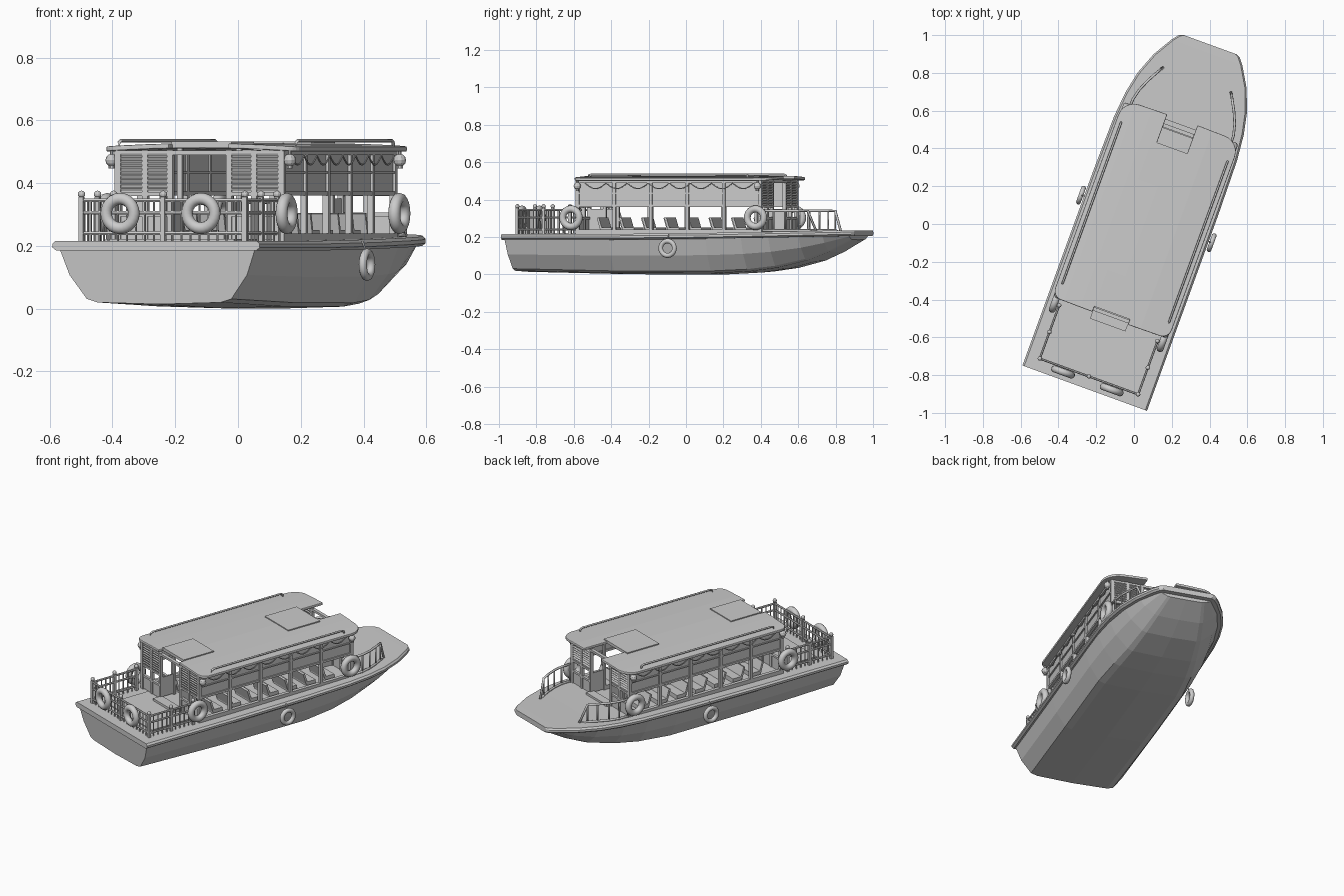
import bpy, bmesh, math
from mathutils import Matrix, Vector

if "Cube" in bpy.data.objects:
    bpy.data.objects.remove(bpy.data.objects["Cube"])

# Local frame: x = starboard, y = forward; the finished boat is turned 20 degrees
TURN = Matrix.Rotation(math.radians(-20), 4, 'Z') @ Matrix.Translation((0.052, 0, 0))

def finish(name, bm, smooth=False, bevel=0):
    bmesh.ops.recalc_face_normals(bm, faces=bm.faces)
    me = bpy.data.meshes.new(name)
    bm.to_mesh(me)
    bm.free()
    ob = bpy.data.objects.new(name, me)
    bpy.context.collection.objects.link(ob)
    ob.matrix_world = TURN
    if smooth:
        for p in me.polygons:
            p.use_smooth = True
    if bevel:
        m = ob.modifiers.new("edge", 'BEVEL')
        m.width, m.segments, m.limit_method = bevel, 2, 'ANGLE'
    return ob

def box(bm, x0, x1, y0, y1, z0, z1, tilt=0):
    mat = (Matrix.Translation(((x0+x1)/2, (y0+y1)/2, (z0+z1)/2)) @ Matrix.Rotation(tilt, 4, 'X')
           @ Matrix.Diagonal((x1-x0, y1-y0, z1-z0, 1)))
    bmesh.ops.create_cube(bm, size=1, matrix=mat)

def loft(bm, rings, close=True):
    rows = [[bm.verts.new(p) for p in r] for r in rings]
    n = len(rows[0])
    for a, b in zip(rows, rows[1:]):
        for i in range(n):
            j = (i+1) % n
            bm.faces.new((a[i], a[j], b[j], b[i]))
    if close:
        bm.faces.new(rows[0])
        bm.faces.new(rows[-1])
    else:
        for i in range(n):
            j = (i+1) % n
            bm.faces.new((rows[-1][i], rows[-1][j], rows[0][j], rows[0][i]))

def tube(bm, pts, r, n=8):
    pts = [Vector(p) for p in pts]
    rings = []
    for i, p in enumerate(pts):
        d = (pts[min(i+1, len(pts)-1)] - pts[max(i-1, 0)]).normalized()
        a = d.cross(Vector((0, 0, 1)) if abs(d.z) < .9 else Vector((0, 1, 0))).normalized()
        b = d.cross(a)
        rings.append([p + r*(a*math.cos(t*math.tau/n) + b*math.sin(t*math.tau/n)) for t in range(n)])
    loft(bm, rings)

def torus(bm, c, axis, R, r, n=24, m=10):
    q = Vector(axis).to_track_quat('Z', 'Y')
    loft(bm, [[Vector(c) + q @ Vector(((R+r*math.cos(b*math.tau/m))*math.cos(a*math.tau/n),
               (R+r*math.cos(b*math.tau/m))*math.sin(a*math.tau/n), r*math.sin(b*math.tau/m)))
               for b in range(m)] for a in range(n)], close=False)

def ball(bm, c, r):
    bmesh.ops.create_uvsphere(bm, u_segments=10, v_segments=6, radius=r, matrix=Matrix.Translation(c))

def sheer(v):
    return 0.20 + 0.02*max(0, min(1, (v+0.3)/1.3))**1.5

# Hull: y, top half width, bottom half width, keel height
bm = bmesh.new()
rings = []
for v, t, b, k in [(-.885, .335, .245, .014), (-.3, .335, .25, .001), (.25, .335, .25, 0), (.45, .332, .23, .01),
                   (.6, .318, .205, .03), (.76, .285, .175, .07), (.88, .24, .145, .12), (1.0, .165, .11, .185)]:
    top = sheer(v)
    h = top - k
    half = [(b*.85, k+.03*h), (b, k+.09*h), (b+(t-b)*.62, k+.5*h), (t, top)]
    stern = v < -.8
    pts = [(x, v - (.01*(z-.1)/.1 if stern else 0), z) for x, z in half]
    rings.append([(-x, y, z) for x, y, z in reversed(pts)] + [(0, pts[0][1], k)] + pts)
loft(bm, rings)
finish("hull", bm)

# Deck slab with rounded gunwale
bm = bmesh.new()
rings = []
for v, h in [(-.906, .351), (-.3, .351), (.2, .351), (.5, .346), (.64, .333), (.76, .308), (.88, .262), (.985, .2), (1.02, .172), (1.03, .15)]:
    z = sheer(v)
    half = [(h-.012, z-.015), (h, z-.006), (h, z+.006), (h-.01, z+.016), (h-.03, z+.016)]
    rings.append([(x, v, a) for x, a in half] + [(-x, v, a) for x, a in reversed(half)])
loft(bm, rings)
finish("deck", bm)

bm = bmesh.new()
box(bm, -.218, .218, -.78, -.5, .21, .221)
box(bm, -.275, .275, -.49, .54, .21, .224)
finish("floor_panels", bm)

# Roof outline: rounded corners, notches above both doorways
def arc(cx, cy, r, a0):
    return [(cx+r*math.cos(math.radians(a0+i*15)), cy+r*math.sin(math.radians(a0+i*15))) for i in range(7)]
out = (arc(.24, .515, .088, 0) + [(.085, .606), (.085, .445), (-.085, .445), (-.085, .606)] + arc(-.24, .515, .088, 90)
       + arc(-.278, -.46, .05, 180) + [(-.1, -.512), (-.1, -.48), (.1, -.48), (.1, -.512)] + arc(.278, -.46, .05, 270))
bm = bmesh.new()
f = bm.faces.new([bm.verts.new((x, y, .5)) for x, y in out])
ext = bmesh.ops.extrude_face_region(bm, geom=[f])
for v in ext['geom']:
    if isinstance(v, bmesh.types.BMVert):
        v.co.z = .516
for x in (-.26, -.17, 0, .17, .26):
    bmesh.ops.bisect_plane(bm, geom=bm.verts[:]+bm.edges[:]+bm.faces[:], plane_co=(x, 0, 0), plane_no=(1, 0, 0))
for v in bm.verts:
    v.co.z += .011*(1-(v.co.x/.33)**2)
finish("roof", bm, bevel=.004)

# Sliding roof hatches and roof rails
bm = bmesh.new()
box(bm, -.115, .115, .228, .447, .522, .532)
box(bm, -.102, .102, -.482, -.274, .522, .532)
finish("roof_hatches", bm)
bm = bmesh.new()
for s in (-1, 1):
    tube(bm, [(s*.3, -.43, .512), (s*.3, -.425, .53), (s*.3, -.41, .535), (s*.3, .465, .535), (s*.3, .478, .53), (s*.3, .482, .512)], .0055)
finish("roof_rails", bm, True)

# Cabin sides: valance panel, sills, posts
bm = bmesh.new()
Y0, Y1 = -.495, .545
for s in (-1, 1):
    def side(a, b, *r):
        box(bm, min(s*a, s*b), max(s*a, s*b), *r)
    side(.272, .278, Y0, Y1, .368, .505)
    side(.267, .285, Y0, Y1, .36, .373)
    side(.267, .285, Y0, Y1, .43, .437)
    side(.265, .287, Y0, Y1, .49, .508)
    side(.265, .287, Y0, Y1, .215, .24)
    for i in range(6):
        y = Y0 + (Y1-Y0)*i/5
        side(.267, .287, y-.009, y+.009, .215, .505)
finish("cabin_sides", bm)

# Bulkheads with louvres, low panels and door frames
bm = bmesh.new()
for y in (Y0, Y1):
    for s in (-1, 1):
        a, b = sorted((s*.1, s*.275))
        for i in range(9):
            box(bm, a, b, y-.007, y+.007, .377+i*.014, .387+i*.014, .5)
        box(bm, a, b, y-.003, y+.003, .37, .43)
        box(bm, a, b, y-.003, y+.003, .22, .3)
        for z in (.3, .365, .498):
            box(bm, a, b, y-.008, y+.008, z-.006, z+.006)
        for x in (.1, .185):
            box(bm, s*x-.009, s*x+.009, y-.009, y+.009, .22, .505)
        # Recessed door posts and open door leaf
        inner = y + (.09 if y < 0 else -.09)
        box(bm, s*.1-.008, s*.1+.008, inner-.008, inner+.008, .22, .51)
        box(bm, s*.1-.004, s*.1+.004, min(y, inner), max(y, inner), .23, .35)
    box(bm, -.1, .1, y-.01, y+.01, .49, .503)
finish("bulkheads", bm)

bm = bmesh.new()
box(bm, -.1, .1, -.55, -.49, .21, .235)
box(bm, -.1, .1, .53, .58, .21, .24)
finish("door_steps", bm)

# Passenger seats
bm = bmesh.new()
for i in range(7):
    y = -.36 + i*.128
    for s in (-.17, .17):
        box(bm, s-.075, s+.075, y-.015, y+.045, .222, .25)
        box(bm, s-.075, s+.075, y-.03, y-.018, .235, .305, .3)
finish("seats", bm)

# Stern railing: posts with finials, rails and balusters
bm = bmesh.new()
A, B, C, D = [Vector(p) for p in ((-.277, -.54, 0), (-.277, -.84, 0), (.277, -.84, 0), (.277, -.54, 0))]
for p, q, n in ((A, B, 10), (B, C, 18), (C, D, 10)):
    for z in (.24, .305, .345):
        up = Vector((0, 0, z))
        tube(bm, [p+up, q+up], .006, 6)
    for i in range(n+1):
        c = p.lerp(q, i/n)
        if i % (n//2):
            tube(bm, [c+Vector((0, 0, .215)), c+Vector((0, 0, .345))], .0035, 6)
        else:
            box(bm, c.x-.008, c.x+.008, c.y-.008, c.y+.008, .21, .355)
            ball(bm, c+Vector((0, 0, .364)), .012)
finish("stern_railing", bm)

# Bow handrails
bm = bmesh.new()
for s in (-1, 1):
    path = [(s*.285, .56), (s*.283, .62), (s*.268, .68), (s*.242, .74), (s*.215, .79)]
    for z in (.34, .235):
        tube(bm, [(x, y, z) for x, y in path] + [(s*.19, .833, .222)], .007)
    for x, y in path:
        tube(bm, [(x, y, .215), (x, y, .34)], .005, 6)
finish("bow_rails", bm, True)

# Tyre fenders
bm = bmesh.new()
for s in (-1, 1):
    torus(bm, (s*.137, -.865, .303), (0, 1, 0), .047, .019)
    for y in (-.525, .525):
        torus(bm, (s*.304, y, .303), (1, 0, 0), .047, .019)
    torus(bm, (s*.368, .048, .14), (1, 0, 0), .039, .013)
    tube(bm, [(s*.352, .048, .215), (s*.368, .048, .175)], .003, 6)
finish("fenders", bm, True)

# Corner lanterns and draped garlands
bm = bmesh.new()
for s in (-1, 1):
    for y in (-.49, .535):
        c = Vector((s*.302, y, .473))
        bmesh.ops.create_uvsphere(bm, u_segments=10, v_segments=6, radius=.02, matrix=Matrix.Translation(c))
        tube(bm, [c+Vector((0, 0, -.026)), c+Vector((0, 0, -.016))], .01)
        tube(bm, [c+Vector((0, 0, .015)), c+Vector((0, 0, .035))], .006)
    for i in range(8):
        y = -.45 + i*.12
        tube(bm, [(s*.292, y+.12*t/6, .488-.03*math.sin(math.pi*t/6)) for t in range(7)], .003, 6)
finish("lanterns_and_garlands", bm)
